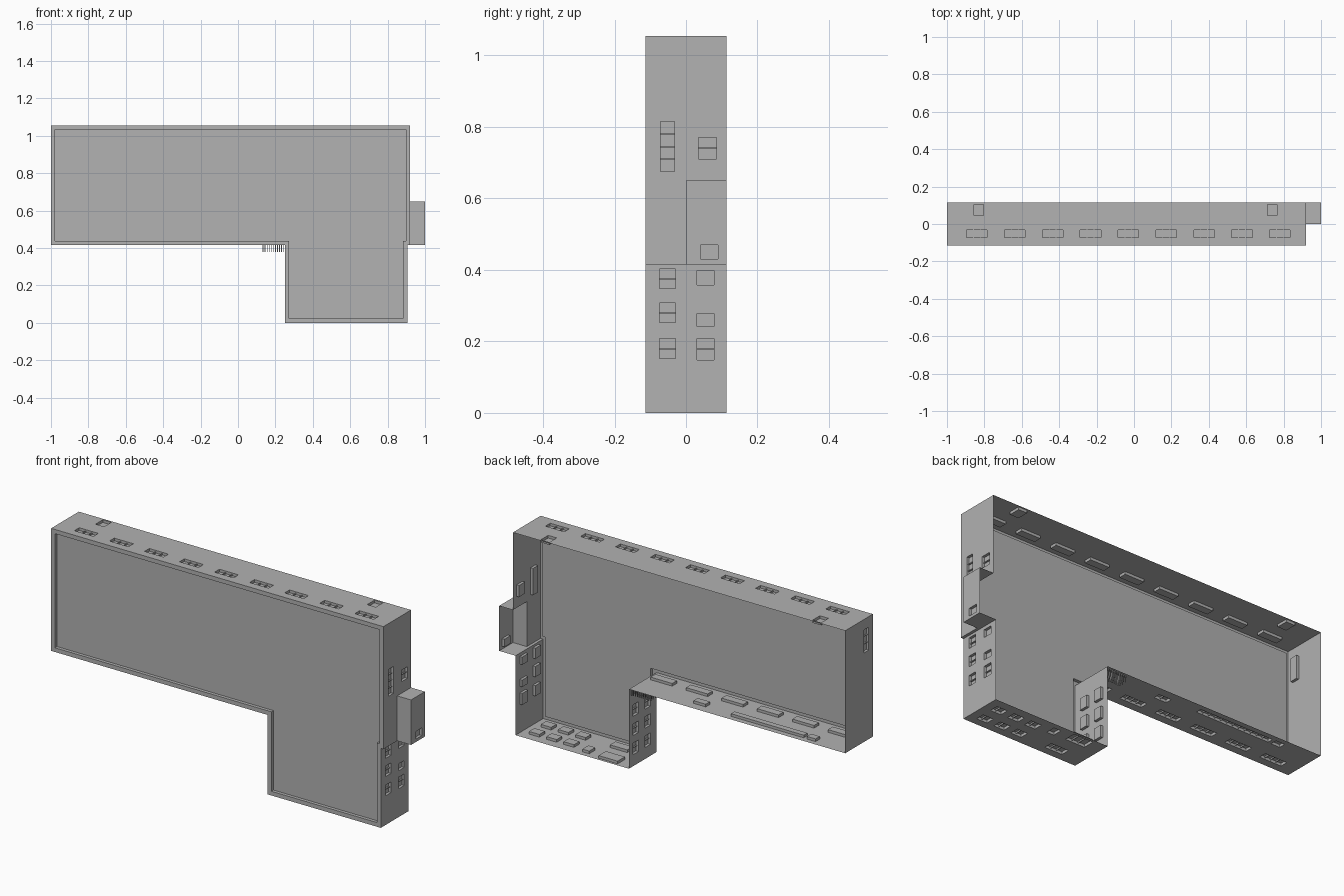
import bpy, bmesh
from mathutils import Vector

cube = bpy.data.objects.get("Cube")
if cube:
    bpy.data.objects.remove(cube, do_unlink=True)

grey = bpy.data.materials.new("plain_grey")
grey.use_nodes = True
GREY = (0.445, 0.445, 0.445, 1)
grey.diffuse_color = GREY
grey.node_tree.nodes["Principled BSDF"].inputs["Base Color"].default_value = GREY

FRONT, BACK = -0.114, 0.114
LEDGE, TOP = 0.415, 1.055
UPPER, LOWER = -0.052, 0.055      # y of the two rows of windows
DEPTH = 0.014


def finish(name, bm):
    mesh = bpy.data.meshes.new(name)
    bm.to_mesh(mesh)
    bm.free()
    mesh.materials.append(grey)
    obj = bpy.data.objects.new(name, mesh)
    bpy.context.collection.objects.link(obj)
    return obj


def add_box(bm, a, b):
    a, b = Vector(a), Vector(b)
    made = bmesh.ops.create_cube(bm, size=1)["verts"]
    for v in made:
        v.co = Vector([(a[i] + b[i]) / 2 + v.co[i] * (b[i] - a[i]) for i in range(3)])


def wall(name, axis, level, start, end, inward, windows=(), opening=None, y0=FRONT):
    """Sheet wall along x or z; each window (along, y, width, height) is a recessed box."""
    bm = bmesh.new()

    def point(s, y, d=0):
        c = level + inward * d
        return (s, y, c) if axis == "x" else (c, y, s)

    def quad(*pts):
        bm.faces.new([bm.verts.new(p) for p in pts])

    rects = [(s - w / 2, s + w / 2, y - h / 2, y + h / 2) for s, y, w, h in windows]
    holes = rects + ([opening] if opening else [])
    cuts_s = sorted({start, end, *[v for r in holes for v in r[:2]]})
    cuts_y = sorted({y0, BACK, *[v for r in holes for v in r[2:]]})

    # wall surface around the openings
    for a, b in zip(cuts_s, cuts_s[1:]):
        for c, d in zip(cuts_y, cuts_y[1:]):
            ms, my = (a + b) / 2, (c + d) / 2
            if not any(r[0] < ms < r[1] and r[2] < my < r[3] for r in holes):
                quad(point(a, c), point(b, c), point(b, d), point(a, d))

    # reveals, panes and glazing bars
    for a, b, c, d in rects:
        ring = [(a, c), (b, c), (b, d), (a, d)]
        for p, q in zip(ring, ring[1:] + ring[:1]):
            quad(point(*p), point(*q), point(*q, DEPTH), point(*p, DEPTH))
        quad(*[point(*p, DEPTH) for p in ring])
        count = max(1, round((b - a) / 0.035))
        for i in range(1, count):
            s = a + (b - a) * i / count
            add_box(bm, point(s - 0.002, c, 0.007), point(s + 0.002, d, DEPTH))
    bmesh.ops.remove_doubles(bm, verts=bm.verts, dist=0.0001)
    bmesh.ops.recalc_face_normals(bm, faces=bm.faces)
    # turn the sheet so its outside points away from the room
    side = Vector(point(0, 0, 1)) - Vector(point(0, 0, 0))
    big = [f for f in bm.faces if abs((f.calc_center_median() - Vector(point(0, 0))).dot(side)) < 1e-5]
    if sum(f.normal.dot(side) * f.calc_area() for f in big) > 0:
        bmesh.ops.reverse_faces(bm, faces=bm.faces)
    return finish(name, bm)


# roof with raised rim
outline = [(-1, LEDGE), (0.25, LEDGE), (0.25, 0), (0.905, 0),
           (0.905, LEDGE), (0.92, LEDGE), (0.92, TOP), (-1, TOP)]
bm = bmesh.new()
panel = bm.faces.new([bm.verts.new((x, FRONT, z)) for x, z in outline])
bm.normal_update()
for thickness, sink in ((0.022, 0), (0.0005, 0.016)):
    bmesh.ops.inset_individual(bm, faces=[panel], thickness=thickness, use_even_offset=True)
    for v in panel.verts:
        v.co.y += sink
finish("roof", bm)

# long walls
top_windows = [(-0.84 + 0.2025 * i, UPPER, 0.11, 0.04) for i in range(9)]
top_doors = [(x, 0.075, 0.05, 0.06) for x in (-0.83, 0.74)]
wall("long_outer_wall", "x", TOP, -1, 0.92, -1, top_windows + top_doors)

ledge_windows = [(0.165 - 0.205 * i, UPPER, 0.125, 0.04) for i in range(6)]
ledge_windows += [(-0.126, 0.05, 0.07, 0.035), (-0.53, 0.07, 0.42, 0.03),
                  (-0.785, 0.07, 0.05, 0.035)]
wall("long_inner_wall", "x", LEDGE, -1, 0.25, 1, ledge_windows)

# end walls
wall("far_end_wall", "z", -1, LEDGE, TOP, 1, [(0.94, -0.06, 0.12, 0.04)])
wall("annex_side_wall", "z", 0.92, LEDGE, TOP, -1,
     [(0.745, UPPER, 0.14, 0.04), (0.74, 0.06, 0.06, 0.05)],
     opening=(LEDGE, 0.65, 0, BACK))
wall("side_step", "x", LEDGE, 0.905, 0.92, 1)

# short wing walls
wing_side = [(z, UPPER, 0.055, 0.045) for z in (0.18, 0.28, 0.375)]
wing_side += [(0.178, LOWER, 0.06, 0.048), (0.26, LOWER, 0.036, 0.048),
              (0.378, LOWER, 0.04, 0.048)]
wall("wing_outer_wall", "z", 0.905, 0, LEDGE, -1, wing_side)
wall("wing_inner_wall", "z", 0.25, 0, LEDGE, 1,
     [(z, y, 0.06, 0.045) for z in (0.09, 0.19, 0.29) for y in (-0.04, 0.058)])
wing_end = [(x, y, 0.06, 0.045) for x in (0.83, 0.73, 0.63) for y in (UPPER, 0.045)]
wing_end += [(0.41, UPPER, 0.1, 0.045), (0.52, 0.06, 0.04, 0.05), (0.38, 0.07, 0.11, 0.06)]
wall("wing_end_wall", "x", 0, 0.25, 0.905, 1, wing_end)

# annex, open towards the main room
wall("annex_end_wall", "z", 1.0, LEDGE, 0.65, -1, [(0.45, 0.065, 0.04, 0.05)], y0=0)
wall("annex_upper_wall", "x", 0.65, 0.92, 1.0, -1, y0=0)
wall("annex_lower_wall", "x", LEDGE, 0.92, 1.0, 1, y0=0)
bm = bmesh.new()
bm.faces.new([bm.verts.new(p) for p in
              ((0.92, 0, LEDGE), (1, 0, LEDGE), (1, 0, 0.65), (0.92, 0, 0.65))])
finish("annex_roof", bm)

# posts by the inner corner
bm = bmesh.new()
for i in range(11):
    for y in (0.06, 0.08, 0.1):
        x = 0.134 + i * 0.011
        add_box(bm, (x - 0.002, y - 0.002, 0.38), (x + 0.002, y + 0.002, LEDGE))
finish("corner_posts", bm)
